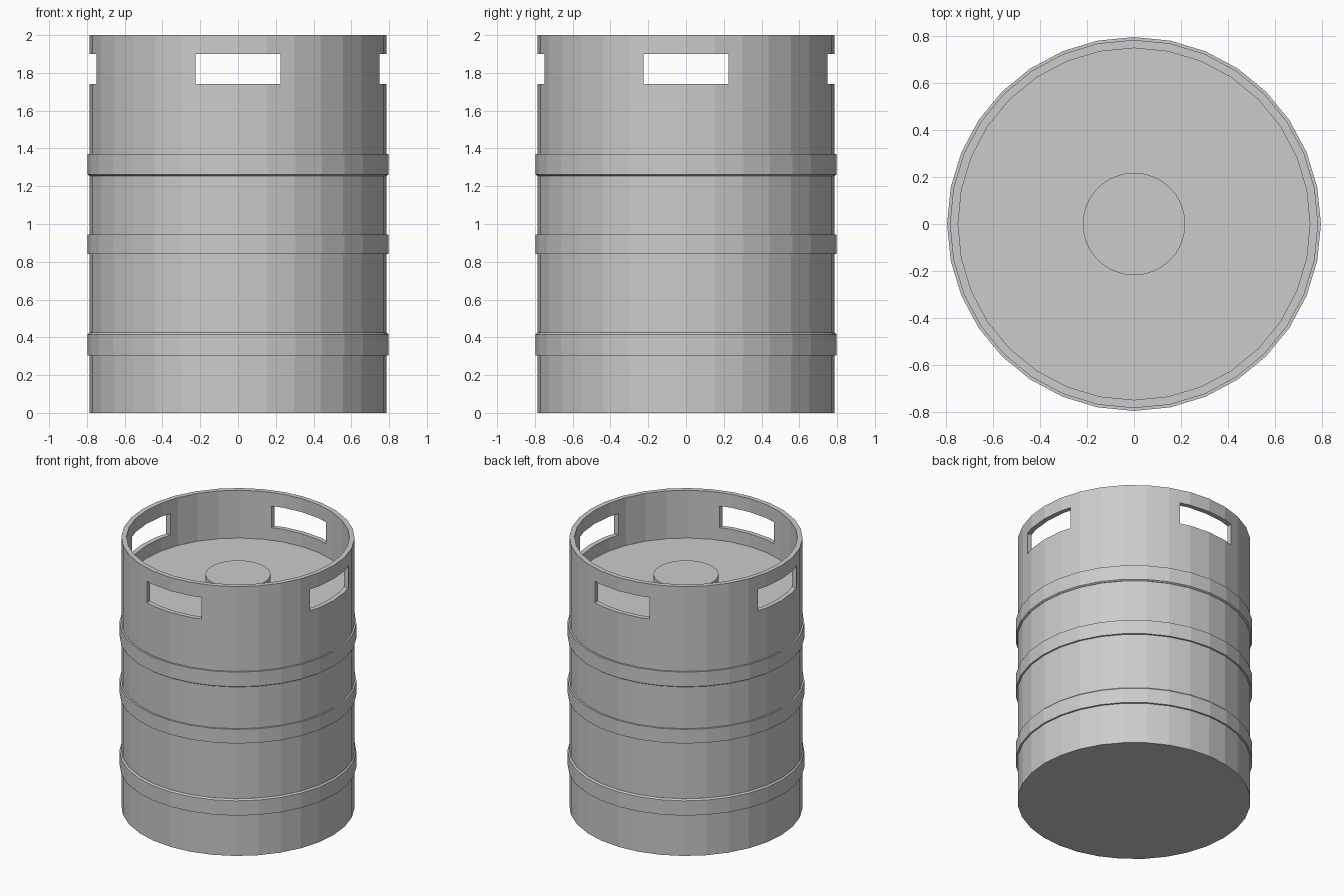
import bpy, math

if "Cube" in bpy.data.objects:
    bpy.data.objects.remove(bpy.data.objects["Cube"])

SIDES = 32


def lathe(name, profile, sides=SIDES, closed=False):
    """Revolve (radius, z) points around z; radius 0 makes a pole."""
    verts, rings, faces = [], [], []
    for r, z in profile:
        if r == 0:
            rings.append([len(verts)] * sides)
            verts.append((0, 0, z))
        else:
            rings.append(list(range(len(verts), len(verts) + sides)))
            for i in range(sides):
                a = 2 * math.pi * i / sides
                verts.append((r * math.cos(a), r * math.sin(a), z))
    pairs = list(zip(rings, rings[1:]))
    if closed:
        pairs.append((rings[-1], rings[0]))
    for low, high in pairs:
        for i in range(sides):
            j = (i + 1) % sides
            loop = [low[i], low[j], high[j], high[i]]
            faces.append(list(dict.fromkeys(loop)))
    mesh = bpy.data.meshes.new(name)
    mesh.from_pydata(verts, [], faces)
    mesh.validate()
    obj = bpy.data.objects.new(name, mesh)
    bpy.context.collection.objects.link(obj)
    return obj


# Barrel body: closed bottom, recessed lid, thin upper collar
LID_Z = 1.645
body = lathe("keg_body", [(0, 0), (0.785, 0), (0.785, 2.0), (0.75, 2.0),
                          (0.75, LID_Z), (0, LID_Z)])

# Four hand slots, cut by two crossing bars
for axis in range(2):
    bpy.ops.mesh.primitive_cube_add(size=1, location=(0, 0, 1.82))
    bar = bpy.context.object
    bar.name = f"slot_cutter_{axis + 1}"
    bar.scale = (0.45, 2, 0.16) if axis == 0 else (2, 0.45, 0.16)
    bar.hide_render = True
    bar.hide_set(True)
    cut = body.modifiers.new(f"hand_slots_{axis + 1}", 'BOOLEAN')
    cut.operation = 'DIFFERENCE'
    cut.solver = 'EXACT'
    cut.object = bar

# Raised hoops around the barrel: (name, bottom, top, lower and upper chamfer)
R_IN, R_OUT = 0.775, 0.797
for name, z0, z1, c0, c1 in [("lower_hoop", 0.305, 0.425, 0, 0.01),
                             ("middle_hoop", 0.84, 0.945, 0, 0),
                             ("upper_hoop", 1.255, 1.37, 0.007, 0)]:
    profile = [(R_IN, z0)]
    if c0:
        profile.append((0.787, z0))
    profile += [(R_OUT, z0 + c0), (R_OUT, z1 - c1)]
    if c1:
        profile.append((0.787, z1))
    profile.append((R_IN, z1))
    lathe(name, profile, closed=True)

# Valve hub in the middle of the lid
lathe("valve_hub", [(0, LID_Z - 0.01), (0.218, LID_Z - 0.01),
                    (0.218, 1.727), (0, 1.727)], sides=64)
